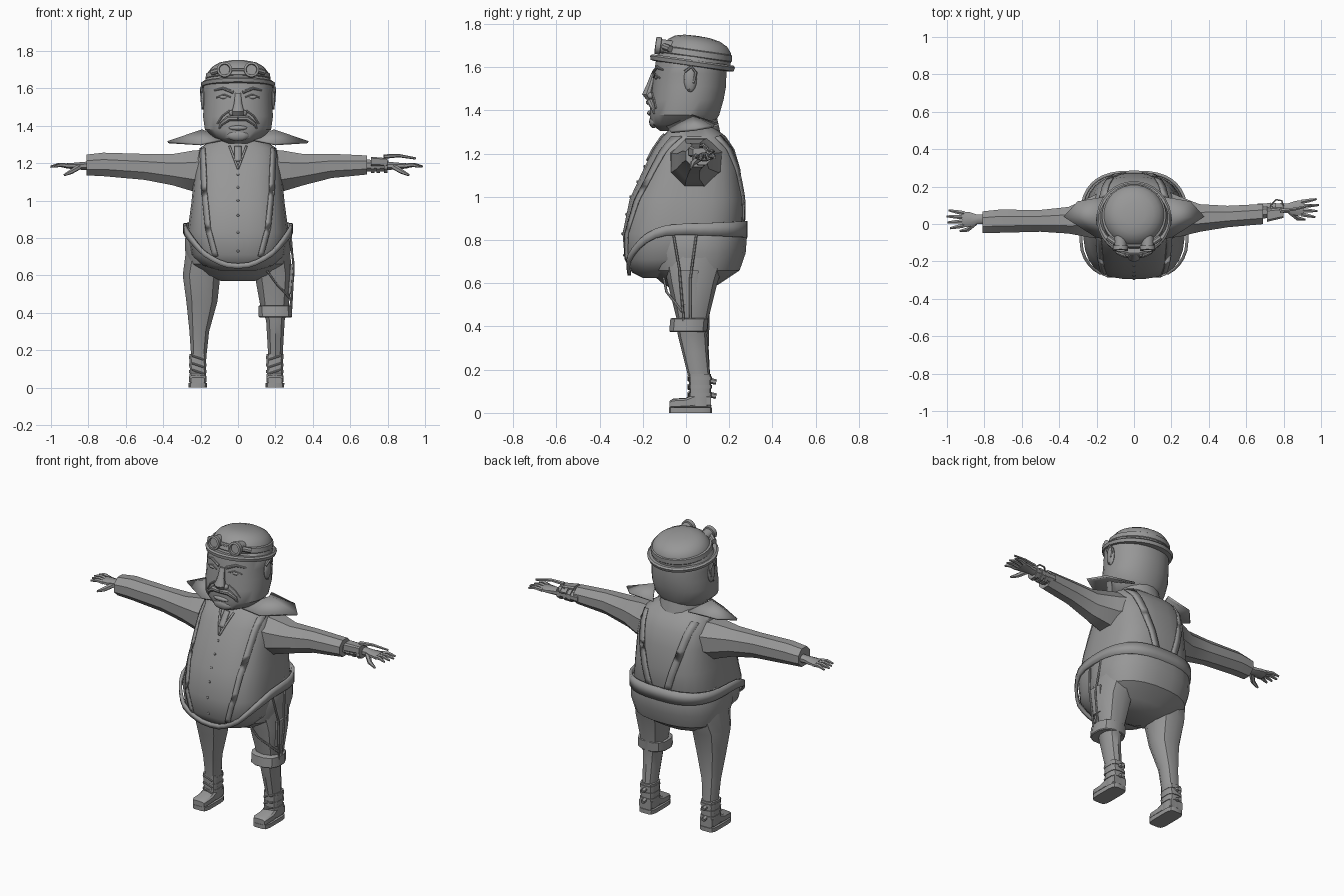
import bpy, bmesh, math
from mathutils import Vector, Matrix

cube = bpy.data.objects.get("Cube")
if cube:
    bpy.data.objects.remove(cube)

grey = bpy.data.materials.new("plain grey")
grey.use_nodes = True
GREY = (0.31, 0.31, 0.31, 1)
grey.diffuse_color = GREY
grey.node_tree.nodes["Principled BSDF"].inputs["Base Color"].default_value = GREY
parts = []


def add(name, verts, faces, thick=0):
    """Make a mesh object, optionally thickened."""
    me = bpy.data.meshes.new(name)
    me.from_pydata([tuple(v) for v in verts], [], faces)
    bm = bmesh.new()
    bm.from_mesh(me)
    bmesh.ops.recalc_face_normals(bm, faces=bm.faces)
    bm.to_mesh(me)
    bm.free()
    me.materials.append(grey)
    ob = bpy.data.objects.new(name, me)
    bpy.context.collection.objects.link(ob)
    parts.append(ob)
    if thick:
        mod = ob.modifiers.new("thickness", 'SOLIDIFY')
        mod.thickness, mod.offset = thick, 0
    return ob


def loft(name, rings, n=12, p=2):
    """Skin superellipse rings given as (centre, axis u, axis v)."""
    verts, faces, e = [], [], 2 / p
    for c, u, v in rings:
        for i in range(n):
            a = 2 * math.pi * (i + .5) / n
            cu, sv = math.cos(a), math.sin(a)
            verts.append(Vector(c) + Vector(u) * math.copysign(abs(cu) ** e, cu)
                         + Vector(v) * math.copysign(abs(sv) ** e, sv))
    for r in range(len(rings) - 1):
        for i in range(n):
            j = (i + 1) % n
            faces.append((r * n + i, r * n + j, r * n + n + j, r * n + n + i))
    faces += [tuple(range(n)), tuple(range(len(verts) - n, len(verts)))]
    return add(name, verts, faces)


def upright(name, rings, n=12, p=2, s=1):
    """Rings as (z, x, y, rx, ry)."""
    return loft(name, [((s * x, y, z), (rx, 0, 0), (0, ry, 0)) for z, x, y, rx, ry in rings], n, p)


def sideways(name, rings, s, n=8, p=2):
    """Rings as (x, y, z, ry, rz)."""
    return loft(name, [((s * x, y, z), (0, ry, 0), (0, 0, rz)) for x, y, z, ry, rz in rings], n, p)


def tube(name, pts, radii, n=8):
    pts, rings = [Vector(q) for q in pts], []
    for i, q in enumerate(pts):
        d = (pts[min(i + 1, len(pts) - 1)] - pts[max(i - 1, 0)]).normalized()
        u = d.cross(Vector((0, 0, 1)) if abs(d.z) < .9 else Vector((0, 1, 0))).normalized()
        r = radii[i] if isinstance(radii, list) else radii
        rings.append((q, u * r, d.cross(u) * r))
    return loft(name, rings, n)


def ball(name, c, size, seg=12):
    bm = bmesh.new()
    m = Matrix.Translation(c) @ Matrix.Diagonal((*size, 1))
    bmesh.ops.create_uvsphere(bm, u_segments=seg, v_segments=8, radius=1, matrix=m)
    ob = add(name, [], [])
    bm.to_mesh(ob.data)
    bm.free()
    return ob


def section(body, z):
    """Interpolated (half width, front, back) of a body at height z."""
    for a, b in zip(body, body[1:]):
        if z <= b[0]:
            t = max(0, (z - a[0]) / (b[0] - a[0]))
            return [a[k] + (b[k] - a[k]) * t for k in (1, 2, 3)]
    return body[-1][1:]


def on_body(body, x, z, side, p, lift=.004):
    w, f, b = section(body, z)
    h = (1 - min(abs(x) / w, .98) ** p) ** (1 / p)
    return Vector((x, (f + b) / 2 + side * ((b - f) / 2 * h + lift), z))


def skin(name, body, n, p):
    return upright(name, [(z, 0, (f + b) / 2, w, (b - f) / 2) for z, w, f, b in body], n, p)


def ribbon(name, body, path, width, side, p, thick=.008, steps=6):
    """Flat band hugging a body along a path of (x, z)."""
    verts = []
    for (x0, z0), (x1, z1) in zip(path, path[1:]):
        for k in range(steps + 1):
            t = k / steps
            x, z = x0 + (x1 - x0) * t, z0 + (z1 - z0) * t
            dx, dz = Vector((x1 - x0, z1 - z0)).normalized() * width / 2
            verts += [on_body(body, x - dz, z + dx, side, p), on_body(body, x + dz, z - dx, side, p)]
    faces = [(i, i + 1, i + 3, i + 2) for i in range(0, len(verts) - 2, 2)]
    return add(name, verts, faces, thick)


# Torso and seat: (z, half width, front y, back y)
TORSO = [(.625, .1, -.2, 0), (.65, .19, -.25, .1), (.71, .25, -.285, .2), (.83, .272, -.295, .265),
         (.99, .25, -.262, .27), (1.13, .237, -.197, .252), (1.22, .225, -.152, .225),
         (1.28, .205, -.11, .185), (1.33, .13, -.06, .12)]
SEAT = [(.57, .09, -.06, .11), (.6, .2, -.11, .16), (.66, .268, -.18, .25), (.74, .286, -.2, .278),
        (.83, .283, -.2, .285), (.88, .262, -.19, .27)]
P = 2.8
skin("torso", TORSO, 28, P)
skin("trouser_seat", SEAT, 24, 2.4)

# Belt dipping under the belly, broad behind and narrow in front
verts, N = [], 40
for i in range(N):
    a = 2 * math.pi * i / N
    c, t = math.cos(a), math.sin(a)
    zc = .85 - (.2 * t * t if t < 0 else 0)
    w, f, b = section(TORSO, zc)
    e = 2 / P
    for dz in (-.026 - .012 * t, .026 + .012 * t):
        verts.append(((w + .016) * math.copysign(abs(c) ** e, c),
                      (f + b) / 2 + ((b - f) / 2 + .012) * math.copysign(abs(t) ** e, t), zc + dz))
M = 2 * N
add("belt", verts, [(i, (i + 2) % M, (i + 3) % M, i + 1) for i in range(0, M, 2)], .016)

# Braces, buttons and shirt opening
for s in (-1, 1):
    ribbon("front_brace", TORSO, [(s * .19, 1.28), (s * .18, 1.05), (s * .16, .85), (s * .12, .7)], .028, -1, P)
    ribbon("back_brace", TORSO, [(s * .165, 1.28), (s * .125, 1.1), (s * .06, .88)], .04, 1, P)
    ribbon("neckline", TORSO, [(s * .045, 1.29), (0, 1.17)], .01, -1, P)
ribbon("necktie", TORSO, [(0, 1.29), (0, 1.21)], .035, -1, P)
for z in (1.14, 1.07, 1, .92, .83, .73):
    ball("button", on_body(TORSO, 0, z, -1, P, 0), (.007, .005, .007), 8)

# Neck and wide collar wings
upright("neck", [(1.26, 0, .04, .14, .13), (1.37, 0, .03, .12, .115)], 16)
for s in (-1, 1):
    wing = [(.08, -.09, 1.325), (.2, -.07, 1.3), (.375, .04, 1.312), (.3, .12, 1.325), (.12, .15, 1.335),
            (.19, .03, 1.375)]
    add("collar_wing", [(s * x, y, z) for x, y, z in wing], [(0, 1, 5), (1, 2, 5), (2, 3, 5), (3, 4, 5)], .012)

# Sleeves
sideways("left_sleeve", [(.12, .06, 1.17, .15, .115), (.24, .04, 1.158, .118, .118), (.35, .032, 1.165, .08, .09),
                         (.5, .04, 1.185, .062, .07), (.69, .053, 1.19, .058, .055)], 1)
sideways("right_sleeve", [(.12, .06, 1.17, .15, .115), (.24, .035, 1.158, .115, .118), (.35, .02, 1.165, .077, .09),
                          (.5, .017, 1.18, .063, .075), (.72, .015, 1.193, .067, .068),
                          (.81, .01, 1.19, .062, .06)], -1)


def hand(side, s, x, y, z, wrist):
    """Wrist, palm, four spread fingers and a thumb."""
    sideways(side + "_palm", [(wrist, y, z, .028, .028), (x, y, z, .028, .022), (x + .04, y, z, .042, .018),
                              (x + .08, y, z, .045, .015)], s)
    for k in range(4):
        d = k - 1.5
        ln = .095 - .012 * abs(d - .3)
        pts = [(x + .07, y + d * .022, z), (x + .07 + ln * .5, y + d * .027, z + .006),
               (x + .07 + ln, y + d * .032, z - .004)]
        tube(side + "_finger", [(s * a, b, c) for a, b, c in pts], [.013, .011, .006], 6)
    pts = [(x + .01, y - .02, z - .005), (x + .05, y - .055, z - .03), (x + .09, y - .062, z - .05)]
    tube(side + "_thumb", [(s * a, b, c) for a, b, c in pts], [.016, .013, .006], 6)


hand("right", -1, .84, .025, 1.185, .77)
hand("left", 1, .825, .085, 1.185, .66)

# Wrist device on the left arm
sideways("wrist_guard", [(.67, .062, 1.187, .04, .035), (.8, .078, 1.185, .034, .032)], 1)
for x in (.72, .75, .79):
    sideways("wrist_strap", [(x - .01, .07, 1.185, .045, .042), (x + .01, .075, 1.185, .042, .04)], 1)
sideways("wrist_case", [(.71, .045, 1.21, .035, .025), (.8, .06, 1.205, .028, .022)], 1, 8, 5)
tube("wrist_wire", [(.73, .1, 1.2), (.76, .13, 1.21), (.79, .125, 1.215), (.8, .09, 1.21)], .005, 6)
tube("pointer", [(.78, .07, 1.235), (.86, .08, 1.24), (.95, .1, 1.225)], [.012, .009, .006], 6)

# Legs with the left knee band
upright("right_leg", [(.76, .16, .04, .12, .16), (.6, .195, .03, .105, .115), (.46, .193, .03, .087, .08),
                      (.3, .207, .05, .055, .055), (.16, .21, .062, .042, .05)], 10, 2.2, -1)
upright("left_leg", [(.76, .16, .04, .12, .16), (.6, .19, .03, .105, .115), (.44, .195, .03, .08, .075),
                     (.36, .2, .03, .052, .068), (.28, .2, .042, .047, .06), (.16, .2, .062, .04, .05)], 10, 2.2)
upright("knee_band", [(.375, .2, .01, .088, .085), (.38, .2, .01, .092, .09), (.435, .198, .015, .092, .09),
                      (.44, .198, .015, .085, .08)], 12, 2.5)

# Thigh straps and pouch on the left
tube("thigh_strap", [(.27, -.06, .84), (.298, -.03, .66), (.285, -.01, .42)], .006, 6)
tube("thigh_strap", [(.28, .05, .84), (.298, .02, .62), (.28, .02, .43)], .006, 6)
tube("thigh_strap", [(.13, -.11, .66), (.2, -.09, .56), (.285, -.02, .47)], .006, 6)
upright("thigh_pouch", [(.5, .275, .01, .01, .035), (.66, .288, .01, .01, .05)], 8, 4)

# Boots
for s, x in ((-1, .215), (1, .197)):
    upright("boot_sole", [(0, x, .02, .05, .1), (.025, x, .02, .051, .1)], 16, 5, s)
    loft("boot_toe", [((s * x, y, .02 + h / 2), (w, 0, 0), (0, 0, h / 2)) for y, w, h in
                      ((-.077, .038, .035), (-.06, .047, .046), (0, .047, .05), (.04, .044, .07),
                       (.115, .042, .07))], 10, 4)
    upright("boot_shaft", [(.03, x, .065, .044, .052), (.1, x, .066, .044, .05), (.18, x, .064, .047, .052)], 10, 3.5, s)
    for z in (.085, .12, .16):
        upright("boot_strap", [(z - .008, x, .067, .048, .054), (z + .008, x, .067, .048, .054)], 10, 3.5, s)
        tube("boot_lace", [(s * (x - .03), .012, z - .01), (s * (x + .03), .012, z + .01)], .005, 6)
    for z in (.085, .15):
        tube("boot_buckle", [(s * x, .11, z), (s * x, .14, z - .008)], .013, 6)

# Head: (z, half width, front y, back y)
HEAD = [(1.305, .06, -.12, .06), (1.335, .13, -.16, .13), (1.38, .178, -.17, .155), (1.45, .188, -.162, .175),
        (1.51, .184, -.156, .186), (1.57, .184, -.15, .188), (1.63, .185, -.14, .185), (1.67, .16, -.1, .16)]
PH = 2.15
skin("head", HEAD, 28, PH)
loft("nose", [((0, y, z), (w, 0, 0), (0, d, 0)) for z, y, w, d in
              ((1.575, -.148, .016, .012), (1.52, -.162, .022, .02), (1.475, -.175, .034, .028),
               (1.452, -.165, .028, .02))], 10)
for s in (-1, 1):
    def face(x, z, lift=.002):
        return on_body(HEAD, s * x, z, -1, PH, lift)
    ball("nostril", face(.03, 1.468, .004), (.018, .016, .016))
    tube("moustache", [face(0, 1.438, .008), face(.05, 1.438, .006), face(.088, 1.41), face(.1, 1.385)],
         [.014, .016, .011, .004])
    tube("eyebrow", [face(.025, 1.578), face(.08, 1.6), face(.13, 1.588)], [.009, .008, .004])
    ball("eye", face(.075, 1.553, -.002), (.024, .008, .01))
    tube("eyelid", [face(.04, 1.553), face(.075, 1.567, .003), face(.115, 1.55)], .004, 6)
    tube("cheek_fold", [face(.045, 1.48, 0), face(.085, 1.45, 0), face(.11, 1.41, 0)], .005, 6)
    ball("ear", (s * .185, .02, 1.545), (.015, .03, .06))
    tube("ear_rim", [(s * .193, -.005, 1.58), (s * .197, .025, 1.603), (s * .197, .046, 1.575),
                     (s * .193, .035, 1.53), (s * .19, .01, 1.49)], .007, 6)
ball("lower_lip", on_body(HEAD, 0, 1.388, -1, PH, -.003), (.05, .014, .013))
ball("chin", on_body(HEAD, 0, 1.348, -1, PH, -.012), (.06, .02, .03))

# Hat and goggles, built level and tilted back
first = len(parts)


def round_part(name, prof, n=28):
    return upright(name, [(h, 0, y, r, r) for h, r, y in prof], n)


round_part("hat_brim", [(-.018, .175, 0), (-.014, .195, 0), (.004, .2, 0), (.012, .19, 0), (.012, .16, 0)])
round_part("hat_crown", [(0, .17, .005), (.04, .168, .01), (.07, .158, .012), (.095, .137, .012),
                         (.113, .105, .008), (.123, .06, .005), (.125, .01, .005)])
round_part("goggle_strap", [(.026, .172, .006), (.03, .175, .006), (.056, .171, .008), (.06, .163, .008)])
for s in (-1, 1):
    def ring(y, r):
        return ((s * .072, y, .055), (r, 0, 0), (0, 0, r))
    loft("goggle_cup", [ring(-.1, .033), ring(-.155, .033), ring(-.157, .041), ring(-.18, .041),
                        ring(-.182, .029), ring(-.168, .027)], 16)
    tube("goggle_hinge", [(s * .1, -.14, .055), (s * .14, -.11, .048)], .016)
tube("goggle_bridge", [(-.04, -.155, .055), (.04, -.155, .055)], .011)
tilt = Matrix.Translation((0, .03, 1.622)) @ Matrix.Rotation(math.radians(-8), 4, 'X')
for ob in parts[first:]:
    ob.data.transform(tilt)

# Soft shading with crisp edges
for ob in bpy.context.selected_objects:
    ob.select_set(False)
for ob in parts:
    ob.select_set(True)
bpy.context.view_layer.objects.active = parts[0]
bpy.ops.object.shade_smooth_by_angle(angle=math.radians(35))
